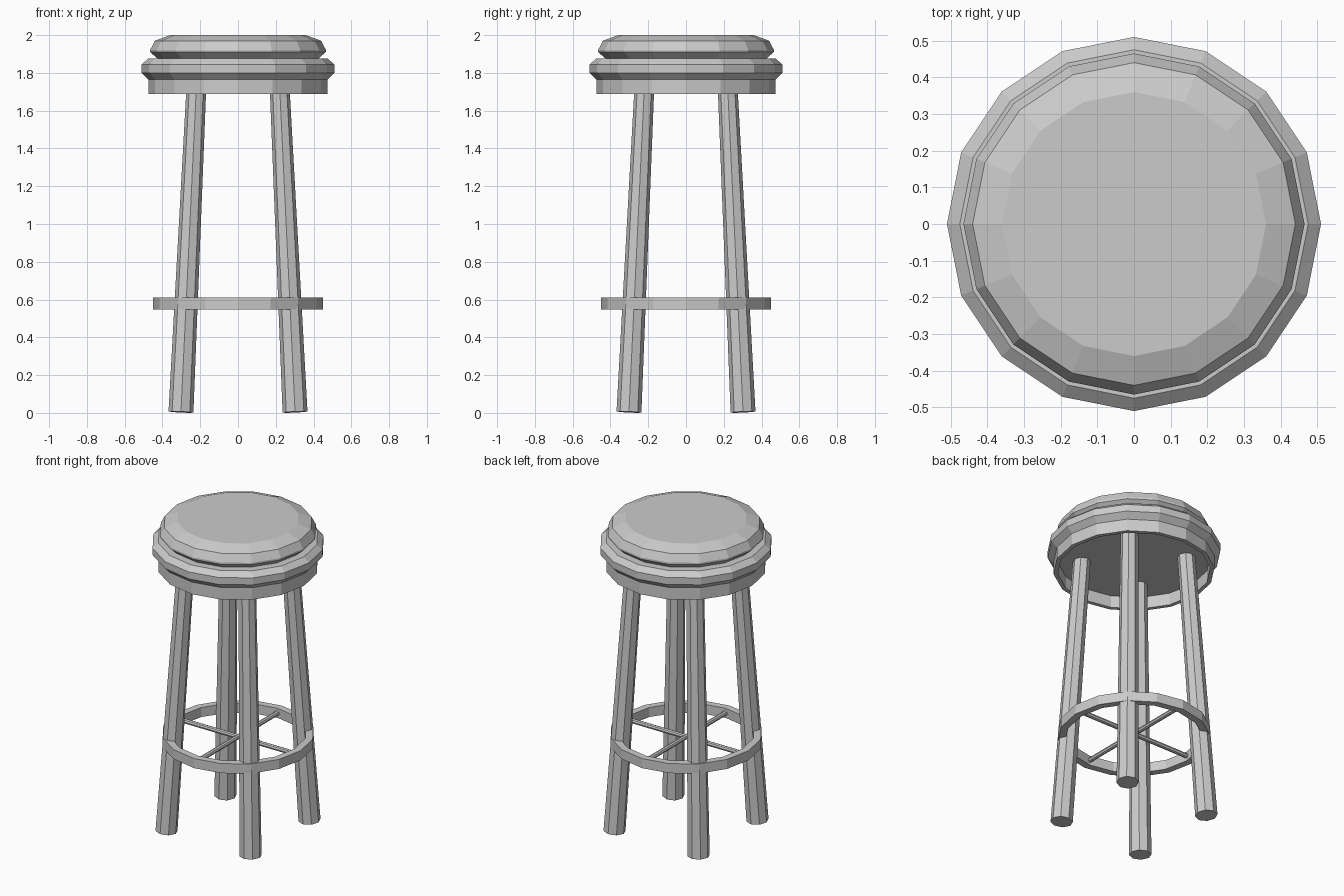
import bpy, bmesh, math
from mathutils import Vector, Matrix

if "Cube" in bpy.data.objects:
    bpy.data.objects.remove(bpy.data.objects["Cube"])


def finish(bm, name):
    bmesh.ops.recalc_face_normals(bm, faces=bm.faces)
    mesh = bpy.data.meshes.new(name)
    bm.to_mesh(mesh)
    bm.free()
    obj = bpy.data.objects.new(name, mesh)
    bpy.context.collection.objects.link(obj)
    return obj


def lathe(name, profile, sides=16, closed=False):
    """Revolve (radius, z) points; open profiles get flat caps at both ends."""
    bm = bmesh.new()
    rings = []
    for r, z in profile:
        rings.append([bm.verts.new((r * math.cos(2 * math.pi * i / sides),
                                    r * math.sin(2 * math.pi * i / sides), z))
                      for i in range(sides)])
    pairs = list(zip(rings, rings[1:]))
    if closed:
        pairs.append((rings[-1], rings[0]))
    else:
        bm.faces.new(rings[0])
        bm.faces.new(rings[-1])
    for a, b in pairs:
        for i in range(sides):
            j = (i + 1) % sides
            bm.faces.new((a[i], a[j], b[j], b[i]))
    return finish(bm, name)


def rod(name, start, end, r1, r2, sides=8):
    """Straight, optionally tapered bar between two points."""
    start, end = Vector(start), Vector(end)
    d = end - start
    rot = Vector((0, 0, 1)).rotation_difference(d).to_matrix().to_4x4()
    bm = bmesh.new()
    bmesh.ops.create_cone(bm, cap_ends=True, segments=sides, radius1=r1,
                          radius2=r2, depth=d.length,
                          matrix=Matrix.Translation((start + end) / 2) @ rot)
    return finish(bm, name)


# Padded cushion with a pinched underside
lathe("seat_cushion", [(0.42, 1.87), (0.43, 1.88), (0.465, 1.91),
                       (0.465, 1.922), (0.44, 1.97), (0.36, 2.0)])

# Seat base: recessed underside, apron lip and flared band
lathe("seat_base", [(0.45, 1.765), (0.45, 1.687), (0.475, 1.687),
                    (0.475, 1.765), (0.51, 1.80), (0.51, 1.845),
                    (0.475, 1.875)])

# Four splayed, tapered legs
for name, sx, sy in (("front_left_leg", -1, -1), ("front_right_leg", 1, -1),
                     ("back_left_leg", -1, 1), ("back_right_leg", 1, 1)):
    rod(name, (0.302 * sx, 0.302 * sy, 0.0045),
        (0.218 * sx, 0.218 * sy, 1.775), 0.066, 0.052)

# Foot ring
lathe("foot_ring", [(0.45, 0.548), (0.45, 0.61), (0.405, 0.61),
                    (0.405, 0.548)], closed=True)

# Crossed braces inside the ring
rod("brace_side_to_side", (-0.42, 0, 0.58), (0.42, 0, 0.58), 0.015, 0.015)
rod("brace_front_to_back", (0, -0.42, 0.58), (0, 0.42, 0.58), 0.015, 0.015)
